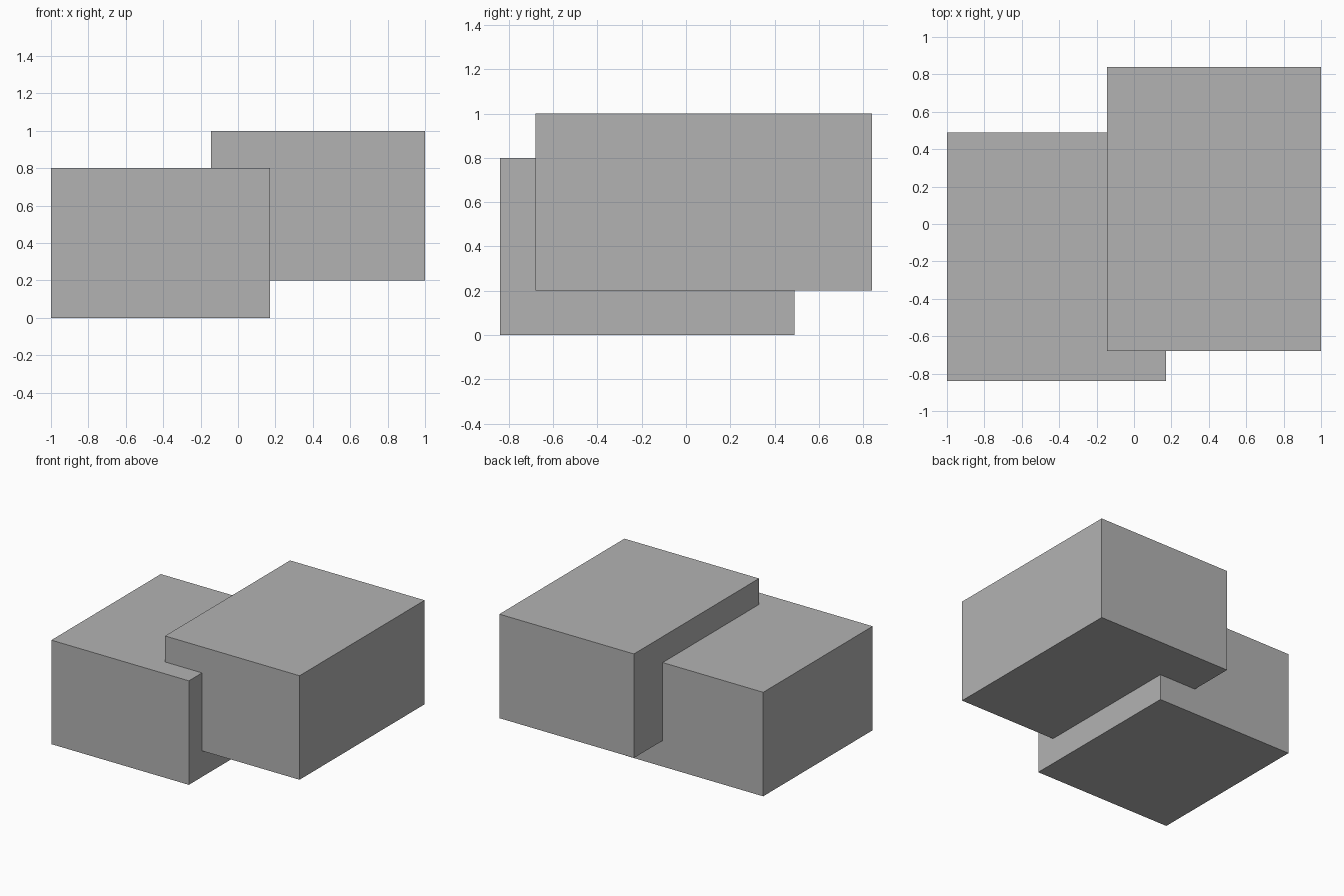
import bpy
from mathutils import Vector

cube = bpy.data.objects.get("Cube")
if cube:
    bpy.data.objects.remove(cube, do_unlink=True)

# Single flat grey
grey = bpy.data.materials.new("plain_grey")
grey.use_nodes = True
colour = (0.45, 0.45, 0.45, 1)
grey.diffuse_color = colour
grey.node_tree.nodes["Principled BSDF"].inputs["Base Color"].default_value = colour


def box(name, low, high):
    """Add a box spanning two opposite corners."""
    low, high = Vector(low), Vector(high)
    bpy.ops.mesh.primitive_cube_add(size=1)
    obj = bpy.context.object
    obj.name = name
    for v in obj.data.vertices:
        v.co = (low + high) / 2 + v.co * (high - low)
    obj.data.materials.append(grey)
    return obj


# Two overlapping blocks, the left one raised and set further back
box("lower_block", (-1, -0.84, 0), (0.17, 0.49, 0.8))
box("raised_block", (-0.145, -0.68, 0.2), (1, 0.84, 1))
